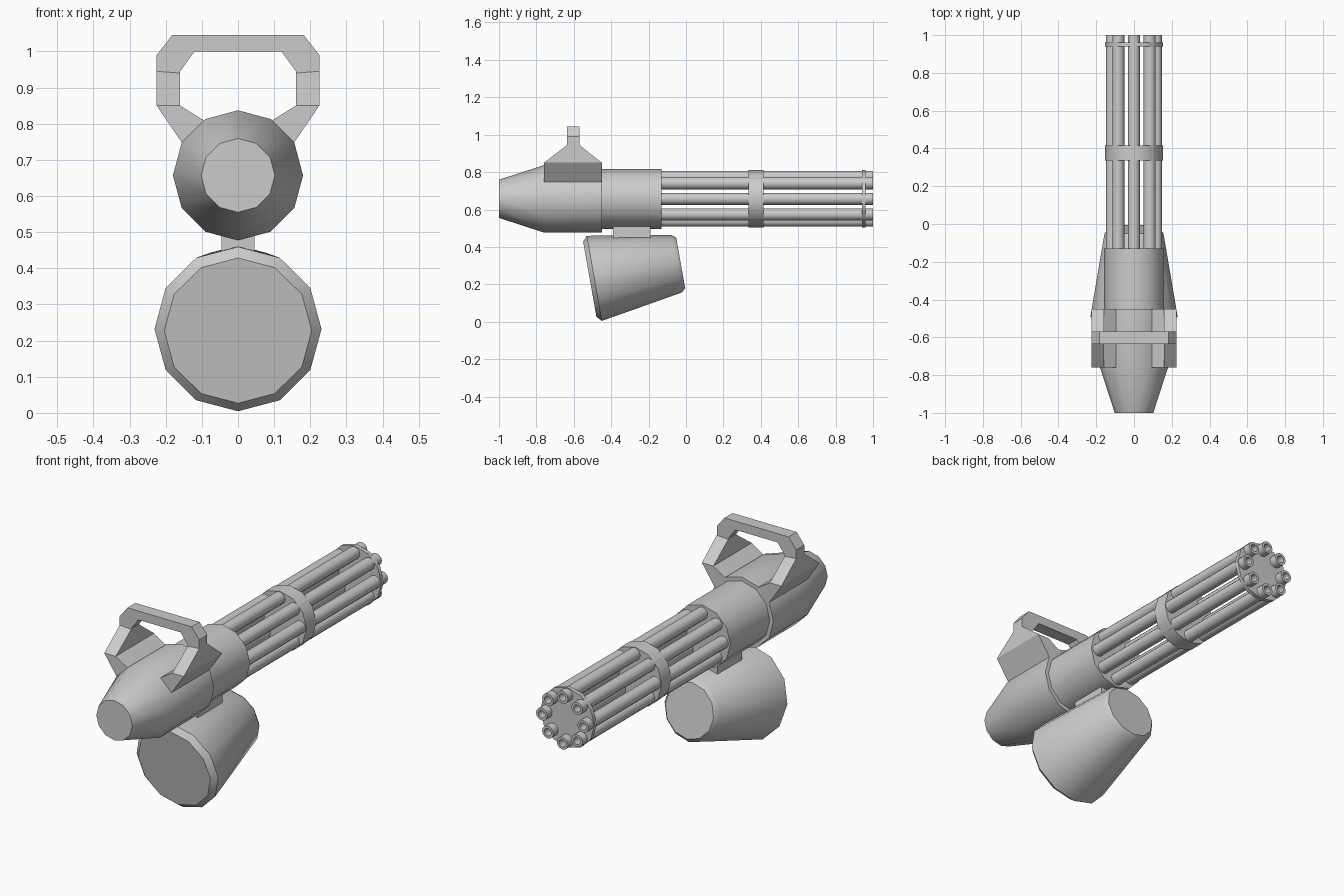
import bpy, bmesh
from math import sin, cos, pi, radians

if "Cube" in bpy.data.objects:
    bpy.data.objects.remove(bpy.data.objects["Cube"])

grey = bpy.data.materials.new("plain grey metal")
grey.use_nodes = True
COLOUR = (0.6, 0.6, 0.6, 1)
grey.diffuse_color = COLOUR
grey.node_tree.nodes["Principled BSDF"].inputs["Base Color"].default_value = COLOUR

AXIS_Z = 0.657


def finish(name, bm, location=(0, 0, 0), tilt=0, smooth=True):
    """Turn a bmesh into a named, shaded object."""
    bmesh.ops.recalc_face_normals(bm, faces=bm.faces)
    mesh = bpy.data.meshes.new(name)
    bm.to_mesh(mesh)
    bm.free()
    mesh.materials.append(grey)
    ob = bpy.data.objects.new(name, mesh)
    bpy.context.collection.objects.link(ob)
    ob.location = location
    ob.rotation_euler.x = tilt
    if smooth:
        bpy.ops.object.select_all(action='DESELECT')
        bpy.context.view_layer.objects.active = ob
        ob.select_set(True)
        bpy.ops.object.shade_smooth_by_angle(angle=radians(35))
    return ob


def loft(bm, rings):
    """Skin a row of matching vertex loops and cap both ends."""
    loops = [[bm.verts.new(p) for p in ring] for ring in rings]
    n = len(loops[0])
    for a, b in zip(loops, loops[1:]):
        for i in range(n):
            j = (i + 1) % n
            bm.faces.new((a[i], a[j], b[j], b[i]))
    bm.faces.new(loops[0])
    bm.faces.new(loops[-1])


def turned(name, profile, location=(0, 0, AXIS_Z), tilt=0, sides=12):
    """Round part along y from (y, radius) pairs."""
    bm = bmesh.new()
    angles = [2 * pi * i / sides for i in range(sides)]
    loft(bm, [[(r * sin(a), y, r * cos(a)) for a in angles] for y, r in profile])
    return finish(name, bm, location, tilt)


# Housing and barrel clamps
turned("rear_housing", [(-1, 0.102), (-0.76, 0.18), (-0.45, 0.18)])
turned("front_housing", [(-0.46, 0.16), (-0.13, 0.16)])
turned("middle_clamp", [(0.335, 0.153), (0.415, 0.153)])
turned("muzzle_clamp", [(0.94, 0.153), (0.96, 0.153)])

# Ring of eight hollow barrels
for i in range(8):
    a = i * pi / 4
    turned(f"barrel_{i + 1}",
           [(-0.15, 0.032), (1, 0.032), (1, 0.019), (0.95, 0.019)],
           (0.117 * sin(a), 0, AXIS_Z + 0.117 * cos(a)))

# Tilted ammunition drum and its mount
turned("ammo_drum", [(-0.025, 0.204), (0, 0.231), (0.447, 0.156), (0.469, 0.137)],
       (0, -0.49, 0.232), radians(10))
bm = bmesh.new()
loft(bm, [[(x, y, z) for x, y in ((-0.045, -0.39), (0.045, -0.39),
                                  (0.045, -0.19), (-0.045, -0.19))]
          for z in (0.4, 0.53)])
finish("drum_mount", bm, smooth=False)

# Carrying handle: (inner x, z), (outer x, z), (rear y, front y), left then mirrored
WIDE, SLIM = (-0.76, -0.45), (-0.635, -0.57)
left = [((0.08, 0.8), (0.15, 0.74), WIDE),
        ((0.16, 0.85), (0.225, 0.85), WIDE),
        ((0.16, 0.94), (0.225, 0.945), SLIM),
        ((0.16, 0.945), (0.225, 0.99), SLIM),
        ((0.12, 1.0), (0.182, 1.045), SLIM)]


def section(part, side):
    (xi, zi), (xo, zo), (y0, y1) = part
    return [(side * xi, y0, zi), (side * xo, y0, zo),
            (side * xo, y1, zo), (side * xi, y1, zi)]


bm = bmesh.new()
loft(bm, [section(p, 1) for p in left] + [section(p, -1) for p in reversed(left)])
finish("carry_handle", bm, smooth=False)
